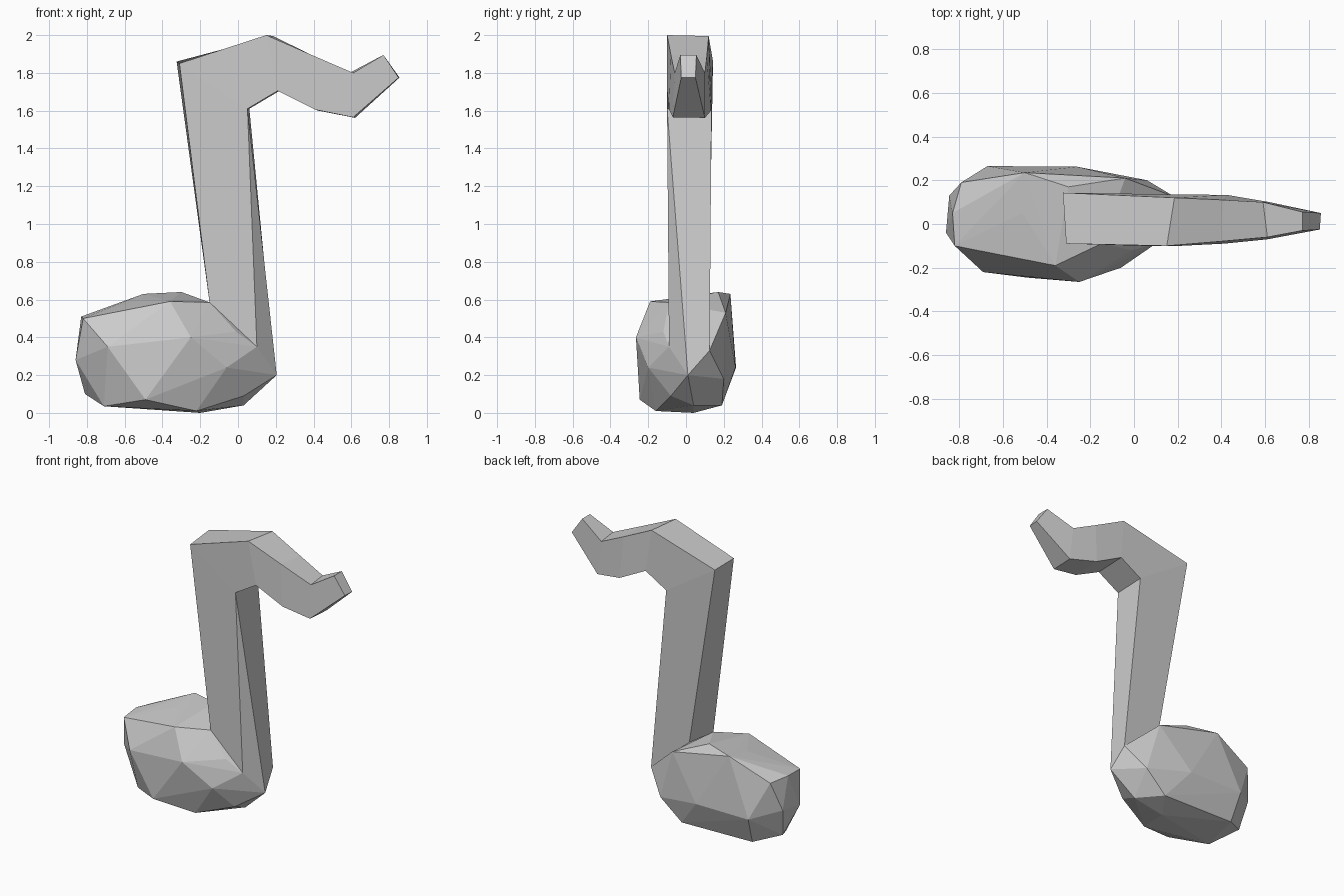
import bpy, bmesh


def finish(name, bm):
    bmesh.ops.recalc_face_normals(bm, faces=bm.faces)
    mesh = bpy.data.meshes.new(name)
    bm.to_mesh(mesh)
    bm.free()
    obj = bpy.data.objects.new(name, mesh)
    bpy.context.collection.objects.link(obj)
    return obj


# Note head: faceted egg wrapped around a few corner points
head = [
    (-.82, -.10, .50), (-.83, .05, .51), (-.79, .19, .50), (-.845, .13, .30), (-.86, -.04, .28),
    (-.51, .05, .60), (-.50, .235, .63), (-.30, .17, .64), (-.36, -.19, .59), (-.15, -.09, .585),
    (-.04, .21, .53), (-.69, -.22, .35), (-.25, -.265, .40), (-.49, -.245, .07), (-.06, -.20, .24),
    (-.67, .265, .24), (-.26, .262, .24), (-.81, .08, .10), (-.71, -.10, .035), (-.65, .19, .05),
    (-.22, -.16, .01), (-.20, .04, 0), (-.10, .19, .04), (.03, .04, .04), (.03, -.08, .09),
    (.06, .20, .18), (.205, .01, .20), (.10, -.09, .35), (.185, .125, .33), (-.01, -.12, .43),
]
bm = bmesh.new()
for p in head:
    bm.verts.new(p)
res = bmesh.ops.convex_hull(bm, input=bm.verts)
loose = {g for g in res["geom_interior"] + res["geom_unused"] if isinstance(g, bmesh.types.BMVert)}
bmesh.ops.delete(bm, geom=list(loose), context='VERTS')
finish("note_head", bm)

# Stem and flag: rings of outer front, outer back, inner back, inner front
rings = [
    [(-.15, -.09, .58), (-.11, .12, .58), (.185, .125, .33), (.10, -.09, .35)],
    [(-.31, -.09, 1.85), (-.325, .143, 1.86), (.06, .135, 1.61), (.05, -.10, 1.61)],
    [(.15, -.10, 2.0), (.185, .12, 1.995), (.22, .135, 1.705), (.21, -.10, 1.705)],
    [(.39, -.08, 1.895), (.41, .11, 1.885), (.425, .133, 1.60), (.41, -.09, 1.605)],
    [(.61, -.06, 1.80), (.59, .10, 1.80), (.62, .10, 1.562), (.61, -.07, 1.565)],
    [(.77, -.03, 1.895), (.77, .055, 1.895), (.855, .05, 1.775), (.85, -.025, 1.775)],
]
bm = bmesh.new()
loops = [[bm.verts.new(p) for p in ring] for ring in rings]
tip = bm.verts.new((.205, .01, .20))
for i, (a, b) in enumerate(zip(loops, loops[1:])):
    for k in range(4):
        n = (k + 1) % 4
        if i == 0 and k == 2:
            # inner stem side runs down to a pointed foot
            bm.faces.new((b[3], a[3], tip))
            bm.faces.new((b[3], tip, a[2], b[2]))
        else:
            bm.faces.new((a[k], a[n], b[n], b[k]))
bm.faces.new(loops[-1])
finish("stem_and_flag", bm)
